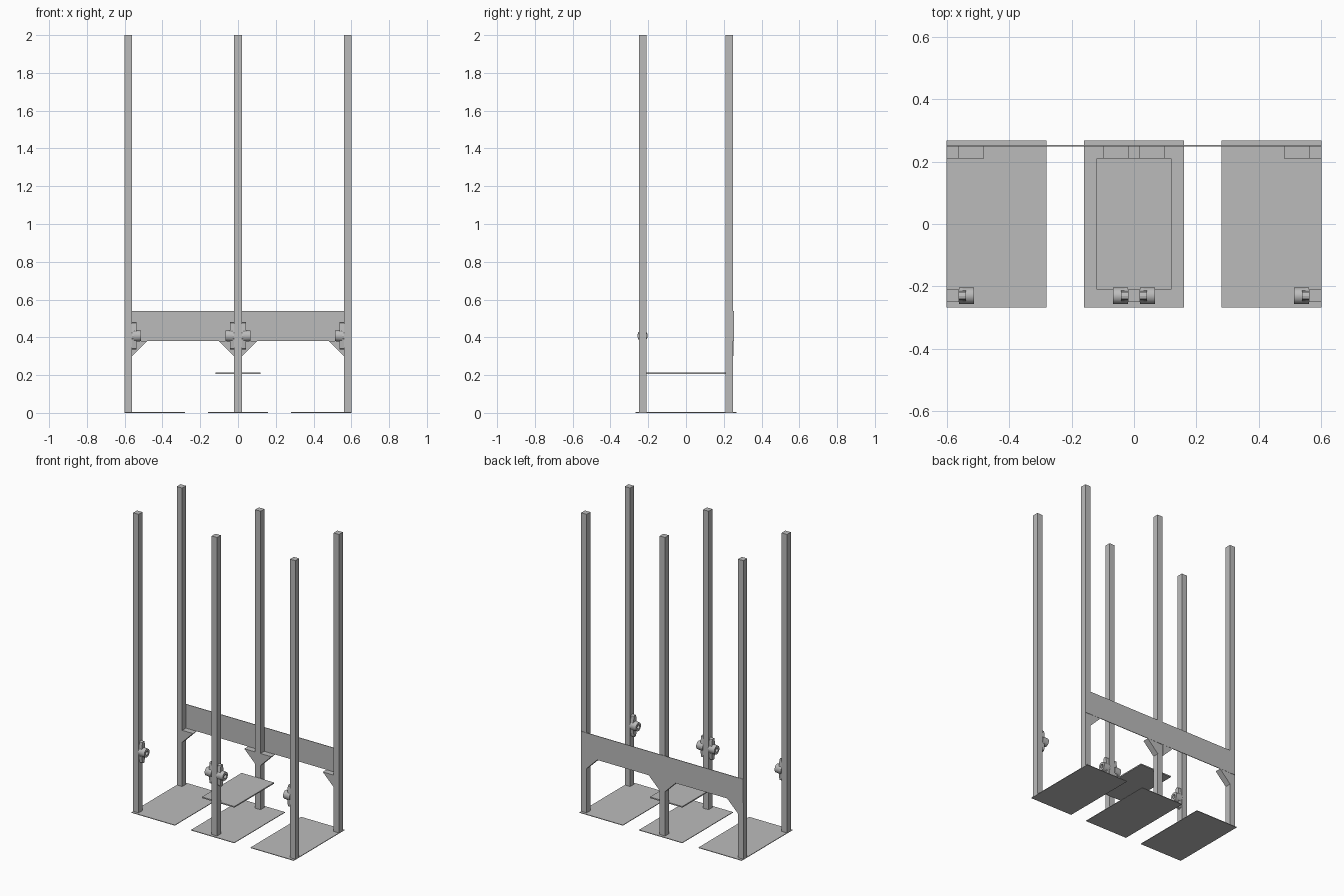
import bpy, bmesh, math
from mathutils import Vector

cube = bpy.data.objects.get("Cube")
if cube:
    bpy.data.objects.remove(cube, do_unlink=True)

steel = bpy.data.materials.new("grey_steel")
steel.use_nodes = True
grey = (0.5, 0.5, 0.5, 1)
steel.diffuse_color = grey
steel.node_tree.nodes["Principled BSDF"].inputs["Base Color"].default_value = grey


def finish(name, bm):
    bmesh.ops.recalc_face_normals(bm, faces=bm.faces)
    mesh = bpy.data.meshes.new(name)
    bm.to_mesh(mesh)
    bm.free()
    mesh.materials.append(steel)
    obj = bpy.data.objects.new(name, mesh)
    bpy.context.collection.objects.link(obj)
    return obj


def box(name, low, high):
    low, high = Vector(low), Vector(high)
    bm = bmesh.new()
    bmesh.ops.create_cube(bm, size=1)
    for v in bm.verts:
        v.co = (low + high) / 2 + v.co * (high - low)
    return finish(name, bm)


def prism(name, profile, offset):
    """Extrude a closed outline by an offset."""
    bm = bmesh.new()
    face = bm.faces.new([bm.verts.new(p) for p in profile])
    moved = bmesh.ops.extrude_face_region(bm, geom=[face], use_keep_orig=True)["geom"]
    verts = [g for g in moved if isinstance(g, bmesh.types.BMVert)]
    bmesh.ops.translate(bm, vec=offset, verts=verts)
    return finish(name, bm)


def gusset(name, x, side):
    """Triangular brace under the beam."""
    x += side * 0.02
    prism(name, [(x, 0.21, 0.38), (x + side * 0.08, 0.21, 0.38), (x, 0.21, 0.30)], (0, 0.042, 0))


def bearing(name, x, side):
    """Flange with two rounded ends and a bored hub, fixed to a post's side."""
    x += side * 0.02
    y, z = -0.23, 0.408
    outline = []
    # Rounded lobes: right side, top, left side, bottom
    for turn, radius, reach in ((0, 0.027, 0), (90, 0.015, 0.058),
                                (180, 0.027, 0), (270, 0.015, 0.058)):
        for step in (-50, -25, 0, 25, 50):
            a = math.radians(turn + step)
            t = math.radians(turn)
            outline.append((x, y + radius * math.cos(a) + reach * math.cos(t),
                            z + radius * math.sin(a) + reach * math.sin(t)))
    prism(name + "_flange", outline, (side * 0.022, 0, 0))

    # Hub as a tube with an open bore
    bm = bmesh.new()
    n = 24
    rings = []
    for radius, depth in ((0.013, 0.023), (0.013, 0.047), (0.028, 0.047), (0.032, 0.01)):
        rings.append([bm.verts.new((x + side * depth,
                                    y + min(radius, 0.027) * math.cos(math.tau * i / n),
                                    z + radius * math.sin(math.tau * i / n))) for i in range(n)])
    for a, b in zip(rings, rings[1:] + rings[:1]):
        for i in range(n):
            j = (i + 1) % n
            bm.faces.new((a[i], a[j], b[j], b[i]))
    hub = finish(name + "_hub", bm)
    bpy.ops.object.select_all(action="DESELECT")
    hub.select_set(True)
    bpy.context.view_layer.objects.active = hub
    bpy.ops.object.shade_smooth_by_angle()


# Posts in two rows, each pair on a thin floor plate
columns = (("right", -0.58), ("middle", 0), ("left", 0.58))
for label, x in columns:
    for row, y in (("front", -0.23), ("back", 0.23)):
        box(f"{row}_{label}_post", (x - 0.02, y - 0.02, 0), (x + 0.02, y + 0.02, 2))
    centre = 0.44 * (x > 0) - 0.44 * (x < 0)
    box(f"{label}_floor_plate", (centre - 0.16, -0.268, 0), (centre + 0.16, 0.268, 0.004))

# Raised tray and back beam
box("raised_tray", (-0.12, -0.21, 0.205), (0.12, 0.21, 0.213))
box("back_beam", (-0.6, 0.249, 0.38), (0.6, 0.253, 0.54))

# Braces and bearings on the inner sides of the posts
for label, x, side in (("right", -0.58, 1), ("middle_right", 0, -1),
                       ("middle_left", 0, 1), ("left", 0.58, -1)):
    gusset(f"{label}_gusset", x, side)
    bearing(f"{label}_bearing", x, side)
